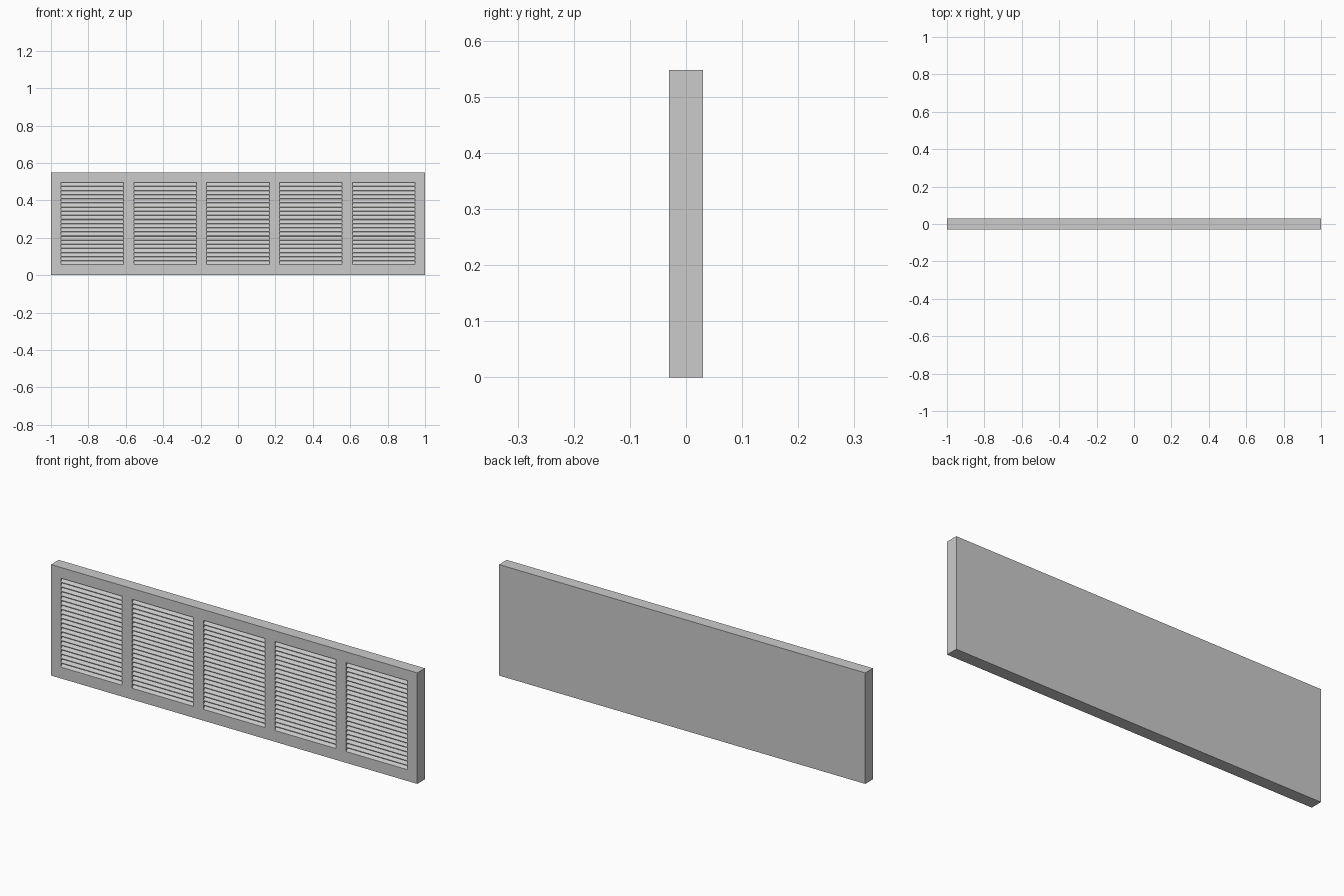
import bpy, bmesh

if "Cube" in bpy.data.objects:
    bpy.data.objects.remove(bpy.data.objects["Cube"])

W, H, D = 2.0, 0.548, 0.06      # overall size
BORDER, N, OPEN_W = 0.053, 5, 0.335
RECESS = 0.016                  # depth of the openings
SLATS = 20
FRONT = -D / 2
pitch = (W - 2 * BORDER - OPEN_W) / (N - 1)
lefts = [-W / 2 + BORDER + i * pitch for i in range(N)]


def box(name, x0, x1, y0, y1, z0, z1):
    bm = bmesh.new()
    bmesh.ops.create_cube(bm, size=1)
    for v in bm.verts:
        v.co = ((x0 + x1) / 2 + v.co.x * (x1 - x0),
                (y0 + y1) / 2 + v.co.y * (y1 - y0),
                (z0 + z1) / 2 + v.co.z * (z1 - z0))
    return to_object(bm, name)


def to_object(bm, name):
    bmesh.ops.recalc_face_normals(bm, faces=bm.faces)
    me = bpy.data.meshes.new(name)
    bm.to_mesh(me)
    bm.free()
    ob = bpy.data.objects.new(name, me)
    bpy.context.collection.objects.link(ob)
    return ob


# Frame with one recess per louvre panel
frame = box("vent_frame", -W / 2, W / 2, FRONT, D / 2, 0, H)
for i, x in enumerate(lefts):
    cutter = box(f"opening_cutter_{i + 1}", x, x + OPEN_W,
                 FRONT - 0.05, FRONT + RECESS, BORDER, H - BORDER)
    cutter.hide_render = True
    cutter.hide_viewport = True
    cutter.display_type = 'WIRE'
    mod = frame.modifiers.new("opening", 'BOOLEAN')
    mod.operation = 'DIFFERENCE'
    mod.solver = 'EXACT'
    mod.object = cutter

# Sloping slats: wedge profile, lower edge flush with the frame front
step = (H - 2 * BORDER) / SLATS
profile = [(FRONT, 0), (FRONT, 0.003), (FRONT + RECESS, step), (FRONT + RECESS, 0)]
for i, x in enumerate(lefts):
    bm = bmesh.new()
    for k in range(SLATS):
        z = BORDER + k * step
        ends = [[bm.verts.new((px, y, z + dz)) for y, dz in profile]
                for px in (x, x + OPEN_W)]
        a, b = ends
        bm.faces.new(a)
        bm.faces.new(b[::-1])
        for j in range(4):
            n = (j + 1) % 4
            bm.faces.new((a[j], b[j], b[n], a[n]))
    to_object(bm, f"louvre_slats_{i + 1}")
